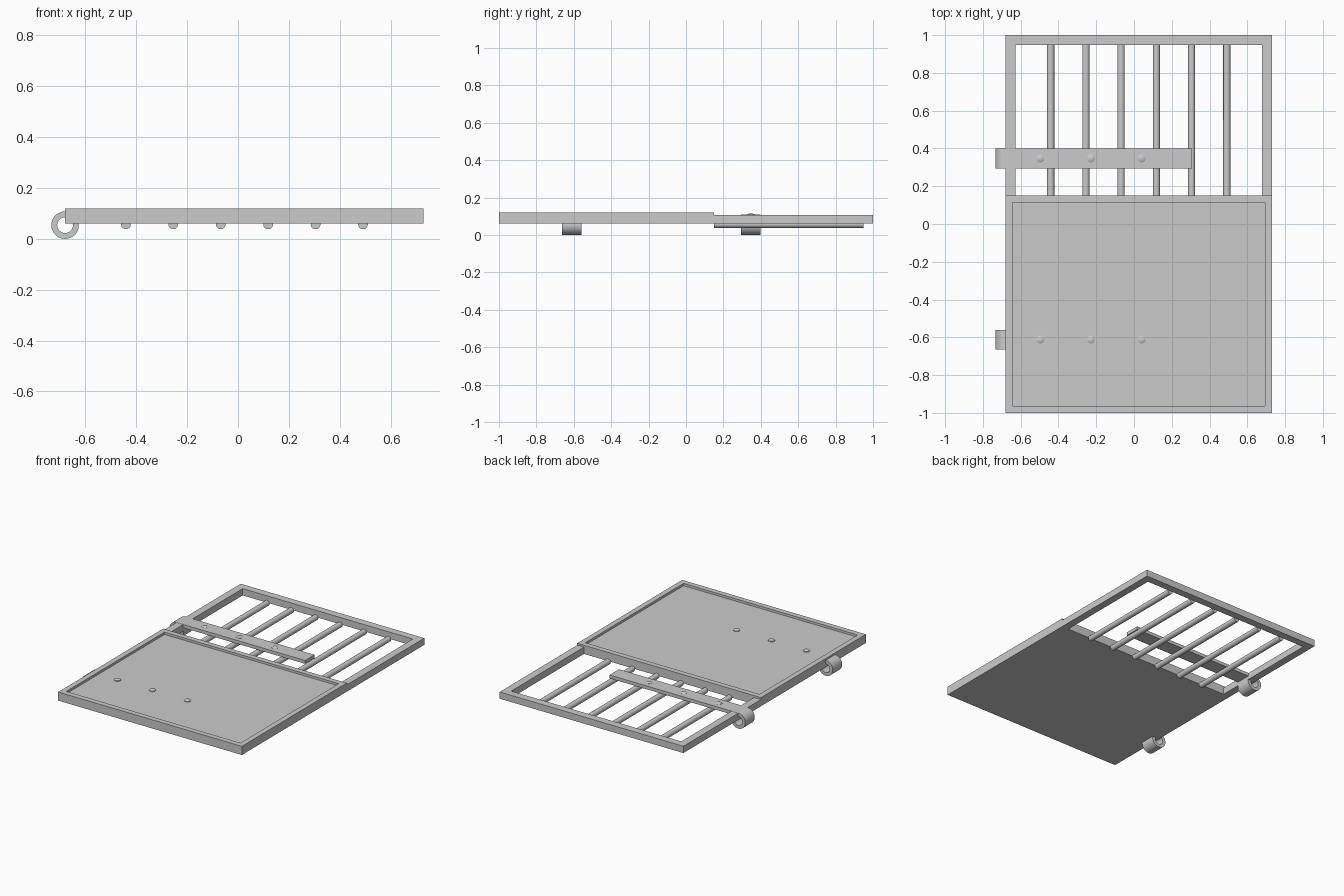
import bpy
import bmesh
import math
from mathutils import Matrix, Vector

cube = bpy.data.objects.get("Cube")
if cube:
    bpy.data.objects.remove(cube, do_unlink=True)

GREY = (0.6, 0.6, 0.6, 1)
metal = bpy.data.materials.new("grey_metal")
metal.use_nodes = True
metal.diffuse_color = GREY
metal.node_tree.nodes["Principled BSDF"].inputs["Base Color"].default_value = GREY

# Outline shared by the panel and the barred frame
LEFT, RIGHT, SEAM, RIM, BASE = -0.68, 0.73, 0.15, 0.052, 0.06
STRAP_TOP = 0.108


def finish(name, bm, smooth=False):
    bmesh.ops.recalc_face_normals(bm, faces=bm.faces)
    mesh = bpy.data.meshes.new(name)
    bm.to_mesh(mesh)
    bm.free()
    mesh.materials.append(metal)
    obj = bpy.data.objects.new(name, mesh)
    bpy.context.collection.objects.link(obj)
    if smooth:
        bpy.ops.object.select_all(action='DESELECT')
        obj.select_set(True)
        bpy.context.view_layer.objects.active = obj
        bpy.ops.object.shade_smooth_by_angle(angle=math.radians(35))
    return obj


def add_box(bm, low, high):
    low, high = Vector(low), Vector(high)
    place = Matrix.Translation((low + high) / 2) @ Matrix.Diagonal((*(high - low), 1))
    return bmesh.ops.create_cube(bm, size=1, matrix=place)["verts"]


def lathe(name, profile, place, segments=32, closed=False):
    """Spin a (radius, height) profile around z, then place it."""
    bm = bmesh.new()
    verts = [bm.verts.new((r, 0, h)) for r, h in profile]
    pairs = list(zip(verts, verts[1:]))
    if closed:
        pairs.append((verts[-1], verts[0]))
    edges = [bm.edges.new(p) for p in pairs]
    bmesh.ops.spin(bm, geom=verts + edges, cent=(0, 0, 0), axis=(0, 0, 1),
                   angle=math.tau, steps=segments)
    bmesh.ops.remove_doubles(bm, verts=bm.verts, dist=0.0001)
    bm.transform(place)
    return finish(name, bm, smooth=True)


ALONG_Y = Matrix.Rotation(math.radians(-90), 4, 'X')

# Solid panel with a shallow recess inside its rim
bm = bmesh.new()
add_box(bm, (LEFT, -1, BASE), (RIGHT, SEAM, 0.12))
top = max(bm.faces, key=lambda f: f.calc_center_median().z)
bmesh.ops.inset_region(bm, faces=[top], thickness=RIM)
bmesh.ops.translate(bm, verts=top.verts, vec=(0, 0, 0))
floor = bmesh.ops.extrude_face_region(bm, geom=[top])["geom"]
bmesh.ops.translate(bm, vec=(0, 0, -0.016),
                    verts=[v for v in floor if isinstance(v, bmesh.types.BMVert)])
if top.is_valid:
    bmesh.ops.delete(bm, geom=[top], context='FACES_ONLY')
finish("solid_panel", bm)

# Open frame around the bars: one U-shaped outline
bm = bmesh.new()
outline = [(LEFT, SEAM), (LEFT, 1), (RIGHT, 1), (RIGHT, SEAM),
           (RIGHT - RIM, SEAM), (RIGHT - RIM, 1 - RIM), (LEFT + RIM, 1 - RIM), (LEFT + RIM, SEAM)]
face = bm.faces.new([bm.verts.new((x, y, BASE)) for x, y in outline])
grown = bmesh.ops.extrude_face_region(bm, geom=[face])["geom"]
bmesh.ops.translate(bm, vec=(0, 0, 0.047),
                    verts=[v for v in grown if isinstance(v, bmesh.types.BMVert)])
finish("bar_frame", bm)

# Round bars
for i in range(6):
    length = 0.95 - SEAM
    lathe(f"bar_{i + 1}", [(0, 0), (0.019, 0), (0.019, length), (0, length)],
          Matrix.Translation((-0.441 + 0.1865 * i, SEAM, 0.057)) @ ALONG_Y)

# Hinges: rolled eye, strap on the bars, domed rivets
for name, y in (("rear", 0.347), ("front", -0.612)):
    half = 0.052
    lathe(f"{name}_hinge_eye",
          [(0.031, -half), (0.054, -half), (0.054, half), (0.031, half)],
          Matrix.Translation((LEFT, y, 0.054)) @ ALONG_Y, closed=True)
    if name == "rear":
        bm = bmesh.new()
        add_box(bm, (LEFT, y - half, STRAP_TOP - 0.023), (0.308, y + half, STRAP_TOP))
        finish("rear_hinge_strap", bm)
    for i in range(3):
        lathe(f"{name}_rivet_{i + 1}",
              [(0, -0.006), (0.021, -0.006), (0.021, 0.001), (0.014, 0.005), (0, 0.007)],
              Matrix.Translation((-0.496 + 0.268 * i, y, STRAP_TOP)), segments=24)
